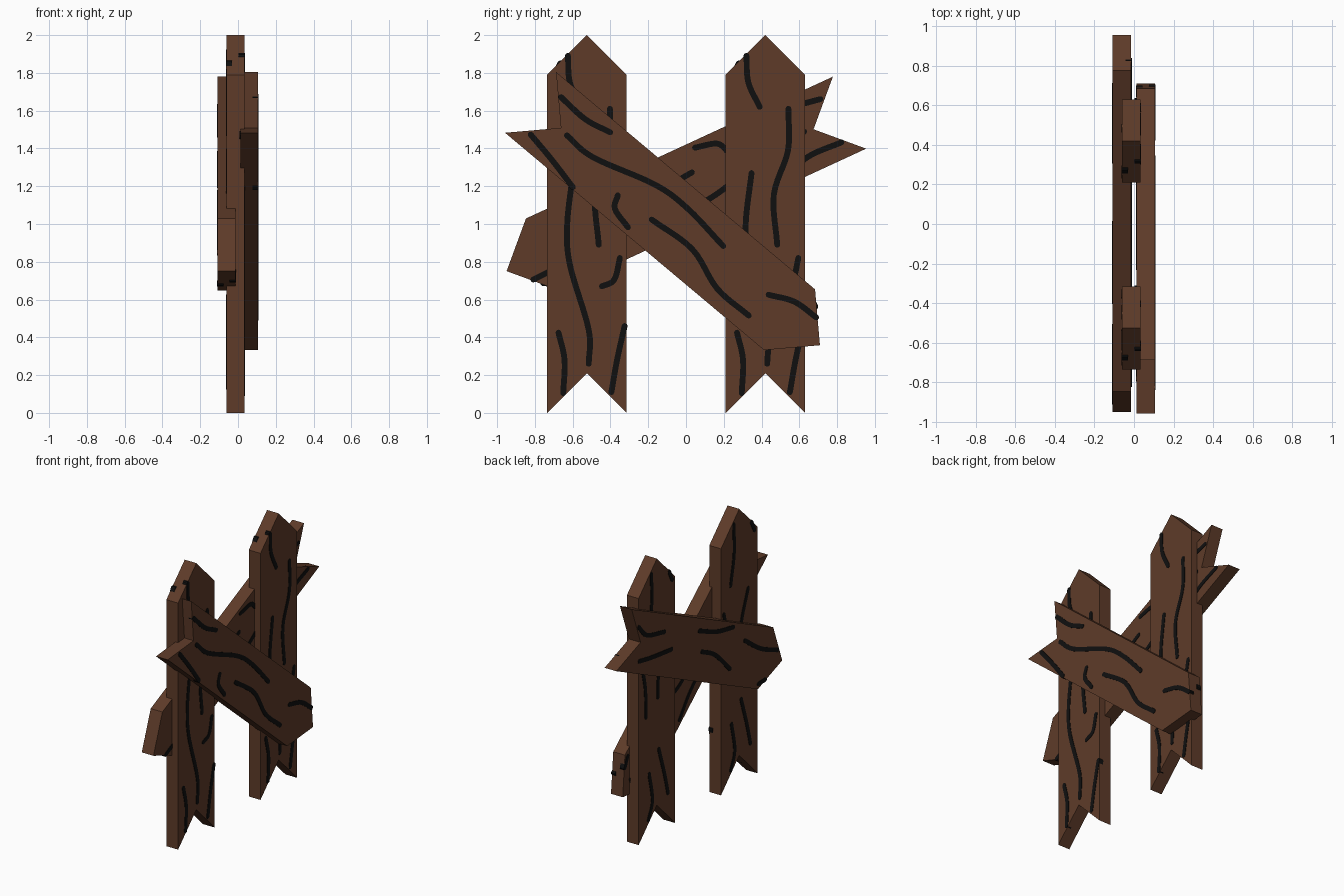
import bpy, bmesh, math
from mathutils import Vector

if "Cube" in bpy.data.objects:
    bpy.data.objects.remove(bpy.data.objects["Cube"])

HALF = 0.047      # half board thickness
PROUD = 0.003     # grain sits slightly above the surface
DEPTH = 0.03      # grain is inlaid into the board
R = 0.0155        # half width of a grain streak


def material(name, color):
    m = bpy.data.materials.new(name)
    m.diffuse_color = (*color, 1)
    m.use_nodes = True
    m.node_tree.nodes["Principled BSDF"].inputs["Base Color"].default_value = m.diffuse_color
    return m


brown = material("brown_wood", (0.112, 0.044, 0.022))
black = material("black_grain", (0.005, 0.005, 0.005))


def prism(bm, outline, x0, x1, mat):
    """Extrude a counter-clockwise (y, z) outline from x0 to x1."""
    a = [bm.verts.new((x0, y, z)) for y, z in outline]
    b = [bm.verts.new((x1, y, z)) for y, z in outline]
    n = len(a)
    faces = [bm.faces.new(a[::-1]), bm.faces.new(b)]
    for i in range(n):
        j = (i + 1) % n
        faces.append(bm.faces.new((a[i], a[j], b[j], b[i])))
    for f in faces:
        f.material_index = mat


def smooth_path(pts, steps=6):
    """Catmull-Rom curve through the points."""
    p = [Vector(q) for q in pts]
    p = [2 * p[0] - p[1]] + p + [2 * p[-1] - p[-2]]
    out = []
    for i in range(1, len(p) - 2):
        a, b, c, d = p[i - 1:i + 3]
        for s in range(steps):
            t = s / steps
            out.append(0.5 * (2 * b + (c - a) * t + (2 * a - 5 * b + 4 * c - d) * t * t
                              + (3 * b - a - 3 * c + d) * t ** 3))
    return out + [p[-2]]


def streak_outline(pts):
    """Ribbon with rounded ends around a smooth path."""
    path = smooth_path(pts)
    n = len(path)
    left, right = [], []
    for i, q in enumerate(path):
        t = (path[min(i + 1, n - 1)] - path[max(i - 1, 0)]).normalized()
        side = Vector((-t.y, t.x)) * R
        left.append(q + side)
        right.append(q - side)

    def cap(center, start):
        ang = math.atan2(start.y - center.y, start.x - center.x)
        return [center + R * Vector((math.cos(ang + k * math.pi / 5), math.sin(ang + k * math.pi / 5)))
                for k in range(1, 5)]

    return right + cap(path[-1], right[-1]) + left[::-1] + cap(path[0], left[0])


# Board profile: pointed top, notched bottom (sideways, height)
board = [(-0.21, 0), (0, 0.21), (0.21, 0), (0.21, 1.79), (0, 2), (-0.21, 1.79)]

# Grain streaks on the two broad faces
front_grain = [
    [(-0.10, 1.89), (-0.09, 1.75), (-0.03, 1.62)],
    [(0.122, 1.61), (0.12, 1.39), (0.045, 1.155), (0.063, 0.89)],
    [(-0.073, 1.27), (-0.104, 1.0), (-0.09, 0.785), (0.01, 0.44), (0.01, 0.26)],
    [(0.175, 0.82), (0.145, 0.705), (0.08, 0.67)],
    [(-0.15, 0.425), (-0.118, 0.28), (-0.125, 0.105)],
    [(0.2, 0.46), (0.16, 0.28), (0.13, 0.11)],
]
back_grain = [
    [(0.098, 0.14), (0.053, 0.268), (0.09, 0.47)],
    [(-0.126, 0.25), (-0.087, 0.4), (-0.02, 0.61)],
    [(0.125, 0.895), (0.135, 1.11), (0.178, 1.3)],
    [(-0.01, 0.99), (-0.02, 1.16), (-0.1, 1.385)],
    [(0.1, 1.48), (0.06, 1.7), (0.065, 1.91)],
    [(-0.175, 1.78), (-0.14, 1.85)],
]

# One board mesh, centred on its middle, shared by all four planks
bm = bmesh.new()
prism(bm, [(y, z - 1) for y, z in board], -HALF, HALF, 0)
for grain, x0, x1 in ((front_grain, HALF - DEPTH, HALF + PROUD),
                      (back_grain, -HALF - PROUD, -HALF + DEPTH)):
    for pts in grain:
        prism(bm, streak_outline([(y, z - 1) for y, z in pts]), x0, x1, 1)
bmesh.ops.recalc_face_normals(bm, faces=bm.faces)
mesh = bpy.data.meshes.new("wooden_board")
bm.to_mesh(mesh)
bm.free()
mesh.materials.append(brown)
mesh.materials.append(black)

# Two upright posts and two crossing planks
for name, loc, angle in (
    ("left_post", (-0.0135, -0.525, 1), 0),
    ("right_post", (-0.0135, 0.42, 1), 0),
    ("front_plank", (0.059, -0.057, 1.001), -130),
    ("back_plank", (-0.061, -0.042, 1.17), 114.8),
):
    ob = bpy.data.objects.new(name, mesh)
    ob.location = loc
    ob.rotation_euler.x = math.radians(angle)
    bpy.context.collection.objects.link(ob)
